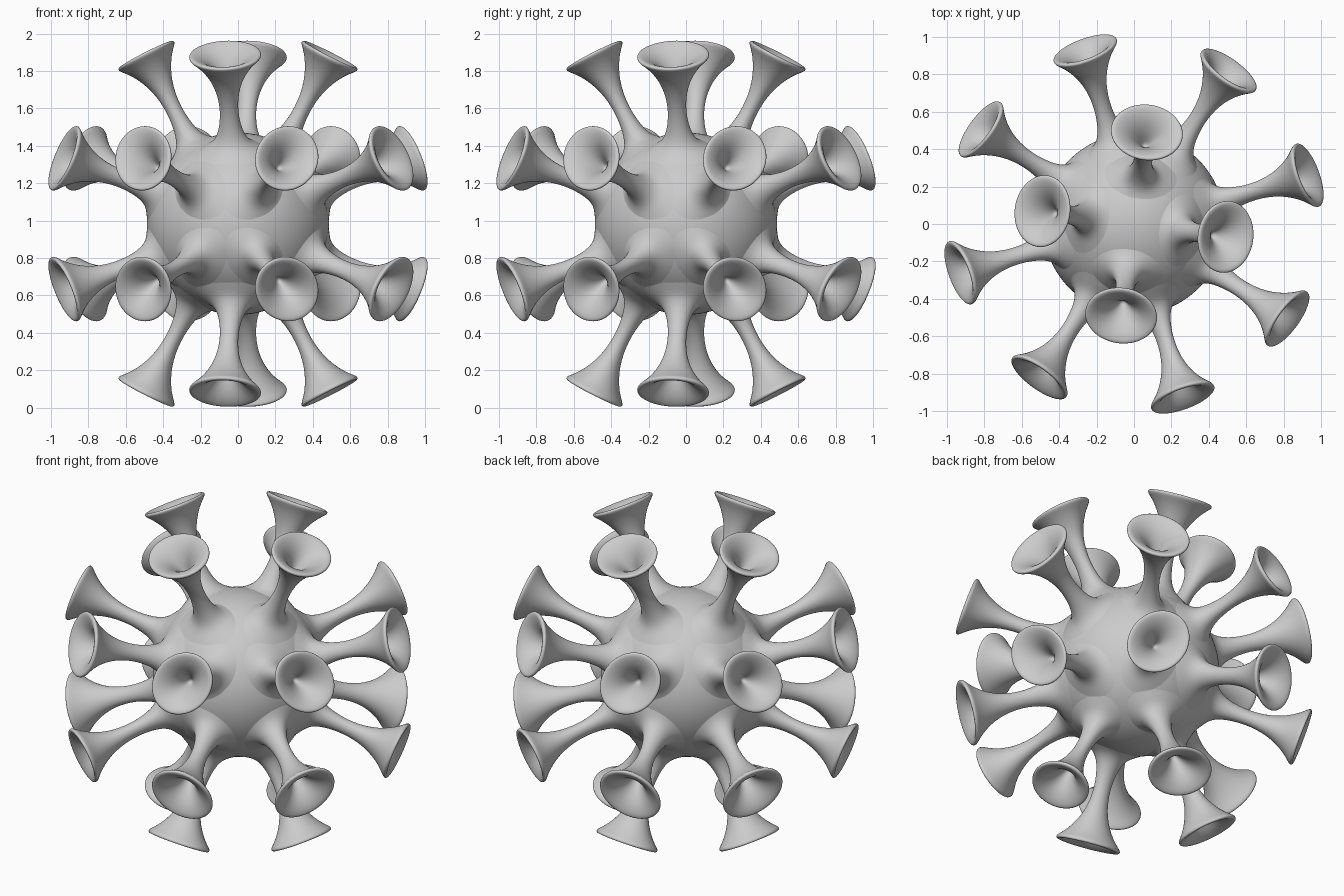
import bpy
import bmesh
import math
from itertools import product
from mathutils import Matrix, Vector

cube = bpy.data.objects.get("Cube")
if cube:
    bpy.data.objects.remove(cube, do_unlink=True)

CENTRE = Vector((0, 0, 0.983))
BODY_RADIUS = 0.487
TURN = Matrix.Rotation(math.radians(37), 4, "Z")
SEGMENTS = 24

grey = bpy.data.materials.new("pale_grey")
grey.use_nodes = True
grey.diffuse_color = (0.6, 0.6, 0.6, 1)
grey.node_tree.nodes["Principled BSDF"].inputs["Base Color"].default_value = (0.6, 0.6, 0.6, 1)

# Round body
bpy.ops.mesh.primitive_ico_sphere_add(subdivisions=5, radius=BODY_RADIUS, location=CENTRE)
body = bpy.context.object
body.name = "body"
body.data.materials.append(grey)
bpy.ops.object.shade_smooth()

# Trumpet profile: radius and height, from the flared foot over the lip into the funnel
PROFILE = [
    (0.19, -0.02), (0.14, 0.012), (0.105, 0.034), (0.08, 0.065), (0.062, 0.11),
    (0.05, 0.17), (0.045, 0.24), (0.05, 0.31), (0.065, 0.38), (0.092, 0.445),
    (0.13, 0.505), (0.163, 0.54), (0.179, 0.556), (0.182, 0.566), (0.176, 0.575),
    (0.16, 0.574), (0.13, 0.56), (0.095, 0.535), (0.06, 0.495), (0.03, 0.445),
    (0.012, 0.4),
]


def make_trumpet_mesh():
    """Lathe the profile with a slightly oval section."""
    bm = bmesh.new()
    rings = []
    for radius, height in PROFILE:
        ring = []
        for i in range(SEGMENTS):
            a = math.tau * i / SEGMENTS
            ring.append(bm.verts.new((1.08 * radius * math.cos(a),
                                      0.93 * radius * math.sin(a), height)))
        rings.append(ring)
    for low, high in zip(rings, rings[1:]):
        for i in range(SEGMENTS):
            j = (i + 1) % SEGMENTS
            bm.faces.new((low[i], low[j], high[j], high[i]))
    bm.faces.new(rings[-1])
    for face in bm.faces:
        face.smooth = True
    mesh = bpy.data.meshes.new("trumpet")
    bm.to_mesh(mesh)
    bm.free()
    mesh.materials.append(grey)
    return mesh


trumpet_mesh = make_trumpet_mesh()


def place_trumpet(axis, signs, name):
    """Stand a trumpet on one quarter of a rounded cube's side."""
    def spread(main, side):
        v = [side * s for s in signs]
        v[axis] = main * signs[axis]
        return Vector(v)

    u, w = [k for k in range(3) if k != axis]
    foot = spread(1, 0.42).normalized() * 0.46
    normal = spread(1, 0.366).normalized()
    wide = Vector((0, 0, 0))
    wide[u], wide[w] = signs[u], -signs[w]
    wide.normalize()
    frame = Matrix((wide, normal.cross(wide), normal)).transposed().to_4x4()

    obj = bpy.data.objects.new(name, trumpet_mesh)
    bpy.context.collection.objects.link(obj)
    obj.matrix_world = Matrix.Translation(CENTRE) @ TURN @ Matrix.Translation(foot) @ frame
    smooth = obj.modifiers.new("smooth", "SUBSURF")
    smooth.levels = smooth.render_levels = 1


# Four trumpets on each of the six sides
for axis, side in enumerate(("side_a", "side_b", "end")):
    for number, signs in enumerate(product((-1, 1), repeat=3), 1):
        place_trumpet(axis, signs, f"trumpet_{side}_{number}")
